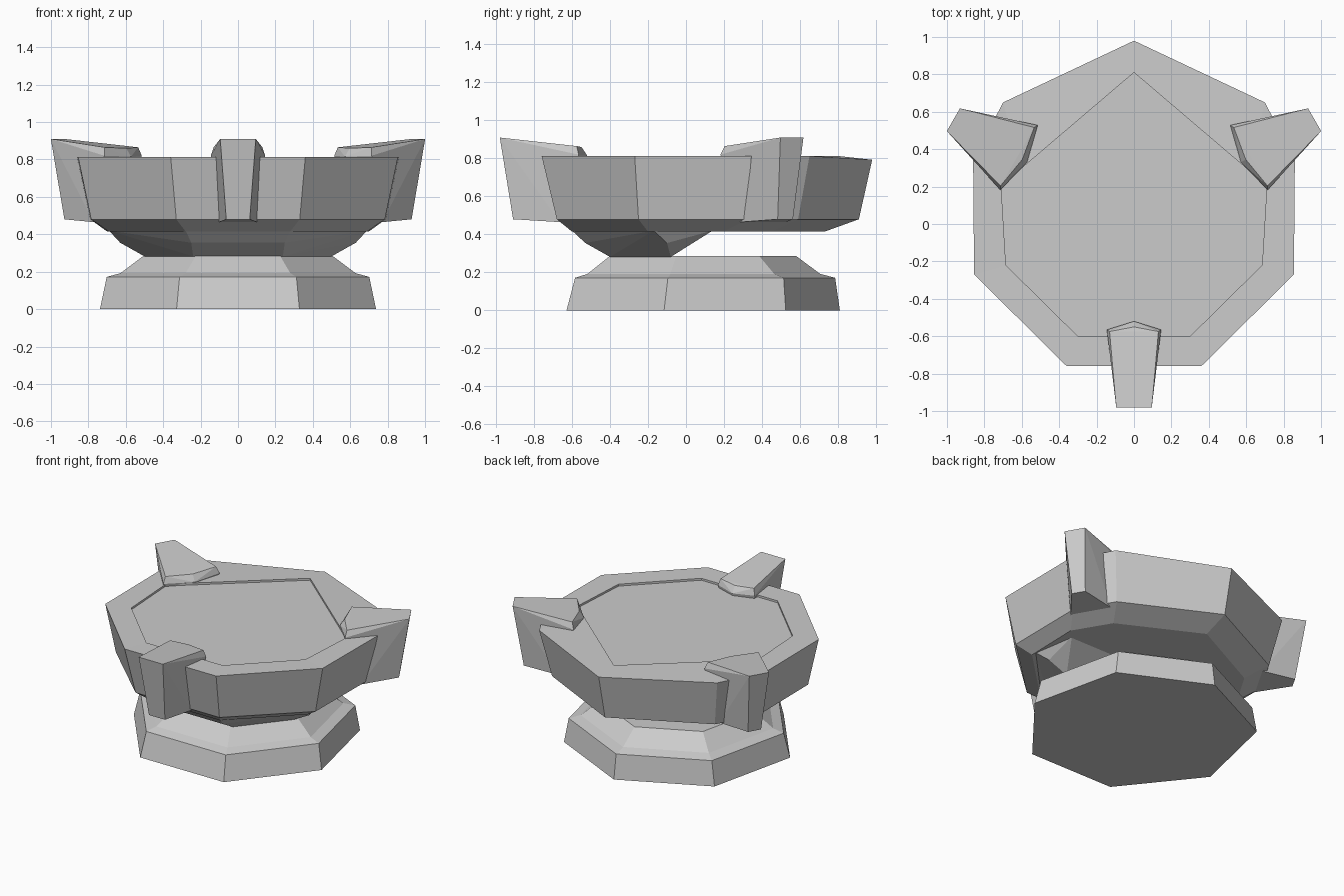
import bpy, bmesh, math
from mathutils import Vector

if "Cube" in bpy.data.objects:
    bpy.data.objects.remove(bpy.data.objects["Cube"])


def finish(bm, name):
    bmesh.ops.recalc_face_normals(bm, faces=bm.faces)
    me = bpy.data.meshes.new(name)
    bm.to_mesh(me)
    bm.free()
    ob = bpy.data.objects.new(name, me)
    bpy.context.collection.objects.link(ob)
    return ob


def loft(name, rings):
    """Skin a stack of closed rings and cap both ends."""
    bm = bmesh.new()
    loops = [[bm.verts.new(p) for p in ring] for ring in rings]
    n = len(loops[0])
    for a, b in zip(loops, loops[1:]):
        for i in range(n):
            j = (i + 1) % n
            bm.faces.new((a[i], a[j], b[j], b[i]))
    bm.faces.new(loops[0])
    bm.faces.new(loops[-1])
    return finish(bm, name)


def hull(name, pts):
    """Convex solid around a handful of points."""
    bm = bmesh.new()
    for p in pts:
        bm.verts.new(p)
    res = bmesh.ops.convex_hull(bm, input=bm.verts)
    junk = {v for v in res["geom_interior"] if isinstance(v, bmesh.types.BMVert)}
    bmesh.ops.delete(bm, geom=list(junk), context='VERTS')
    return finish(bm, name)


def heptagon(r, z, cy):
    return [(r * math.sin(i * math.tau / 7), cy + r * math.cos(i * math.tau / 7), z)
            for i in range(7)]


def mirrored(half, z, back_z=None):
    """Right-hand half outline, front to back point, mirrored to a ring."""
    right = [(x, y, z) for x, y in half[:-1]]
    left = [(-x, y, z) for x, y, z in reversed(right)]
    bx, by = half[-1]
    return right + [(bx, by, z if back_z is None else back_z)] + left


# Seven-sided foot
loft("foot", [heptagon(0.757, 0, 0.053), heptagon(0.72, 0.172, 0.065),
              heptagon(0.645, 0.192, 0.062), heptagon(0.515, 0.287, 0.064)])

# Bowl body: underside, bevel, wall, rim and shallow recessed top
floor = [(.28, -.60), (.69, -.20), (.70, .20), (.55, .45), (0, .73)]
low = [(.33, -.68), (.785, -.25), (.79, .33), (.64, .59), (0, .91)]
top = [(.36, -.76), (.855, -.27), (.86, .34), (.70, .65), (0, .98)]
inner = [(.30, -.60), (.685, -.22), (.71, .20), (.61, .29), (0, .81)]
loft("bowl", [mirrored(floor, .415), mirrored(low, .48), mirrored(top, .813, .793),
              mirrored(inner, .812), mirrored(inner, .798)])

# Neck wedge joining the front of the bowl to the foot
wedge = []
for x, y, z in [(.28, -.60, .42), (.69, -.17, .42), (.64, .14, .42),
                (.25, -.53, .355), (.63, -.10, .355), (.24, -.40, .282), (.50, -.08, .282)]:
    wedge += [(x, y, z), (-x, y, z)]
hull("front_neck", wedge)


# Three flaring prongs around the rim
def prong(name, angle, r_out, r_in, w_out, w_in, tip):
    c, s = math.cos(angle), math.sin(angle)
    prof = [(r_out, w_out, .91), (r_out - .07, w_out * .66, .48),
            (r_in, w_in * .9, .865), (r_in - .01, w_in, .82),
            (r_in + .09, w_in * .7, .465)]
    pts = []
    for r, w, z in prof:
        pts += [(r, w, z), (r, -w, z)]
    pts += [(tip + .03, 0, .86), (tip, 0, .815), (tip + .09, 0, .465)]
    hull(name, [Vector((r * c - t * s, r * s + t * c, z)) for r, t, z in pts])


prong("front_prong", math.radians(-90), .98, .575, .095, .145, .52)
prong("right_prong", math.radians(30), 1.115, .72, .07, .20, .66)
prong("left_prong", math.radians(150), 1.115, .72, .07, .20, .66)
